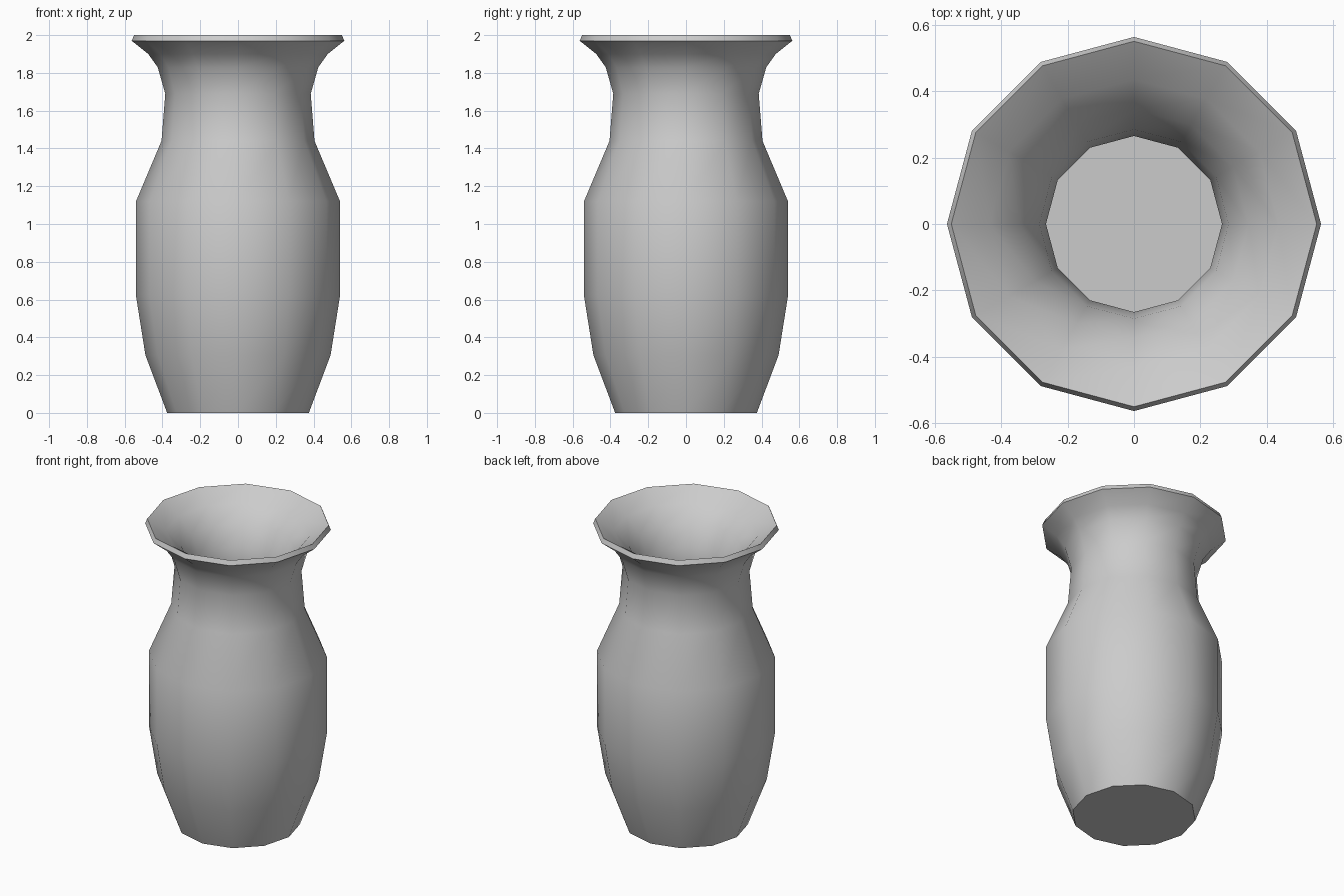
import bpy, bmesh
from math import cos, sin, tau, radians

if "Cube" in bpy.data.objects:
    bpy.data.objects.remove(bpy.data.objects["Cube"])

SIDES = 12

# Closed wall profile (radius, height): outside going up, then inside going down
outer = [(0.375, 0), (0.49, 0.305), (0.54, 0.62), (0.54, 1.12), (0.405, 1.44),
         (0.385, 1.69), (0.425, 1.83), (0.475, 1.90), (0.563, 1.97)]
inner = [(0.55, 2.0), (0.435, 1.925), (0.345, 1.83), (0.285, 1.70), (0.265, 1.58),
         (0.29, 1.42), (0.42, 1.10), (0.42, 0.64), (0.375, 0.35), (0.29, 0.10)]

# Vase body: rings of the profile bridged, with base and inner floor capped
bm = bmesh.new()
rings = [[bm.verts.new((r * cos(tau * i / SIDES), r * sin(tau * i / SIDES), z))
          for i in range(SIDES)] for r, z in outer + inner]
for a, b in zip(rings, rings[1:]):
    for i in range(SIDES):
        j = (i + 1) % SIDES
        bm.faces.new((a[i], a[j], b[j], b[i]))
bm.faces.new(rings[0][::-1])
bm.faces.new(rings[-1])
bmesh.ops.recalc_face_normals(bm, faces=bm.faces)

mesh = bpy.data.meshes.new("vase")
bm.to_mesh(mesh)
bm.free()
vase = bpy.data.objects.new("vase", mesh)
bpy.context.collection.objects.link(vase)

# Smooth walls, crisp rim and base
bpy.context.view_layer.objects.active = vase
vase.select_set(True)
bpy.ops.object.shade_smooth_by_angle(angle=radians(45))
